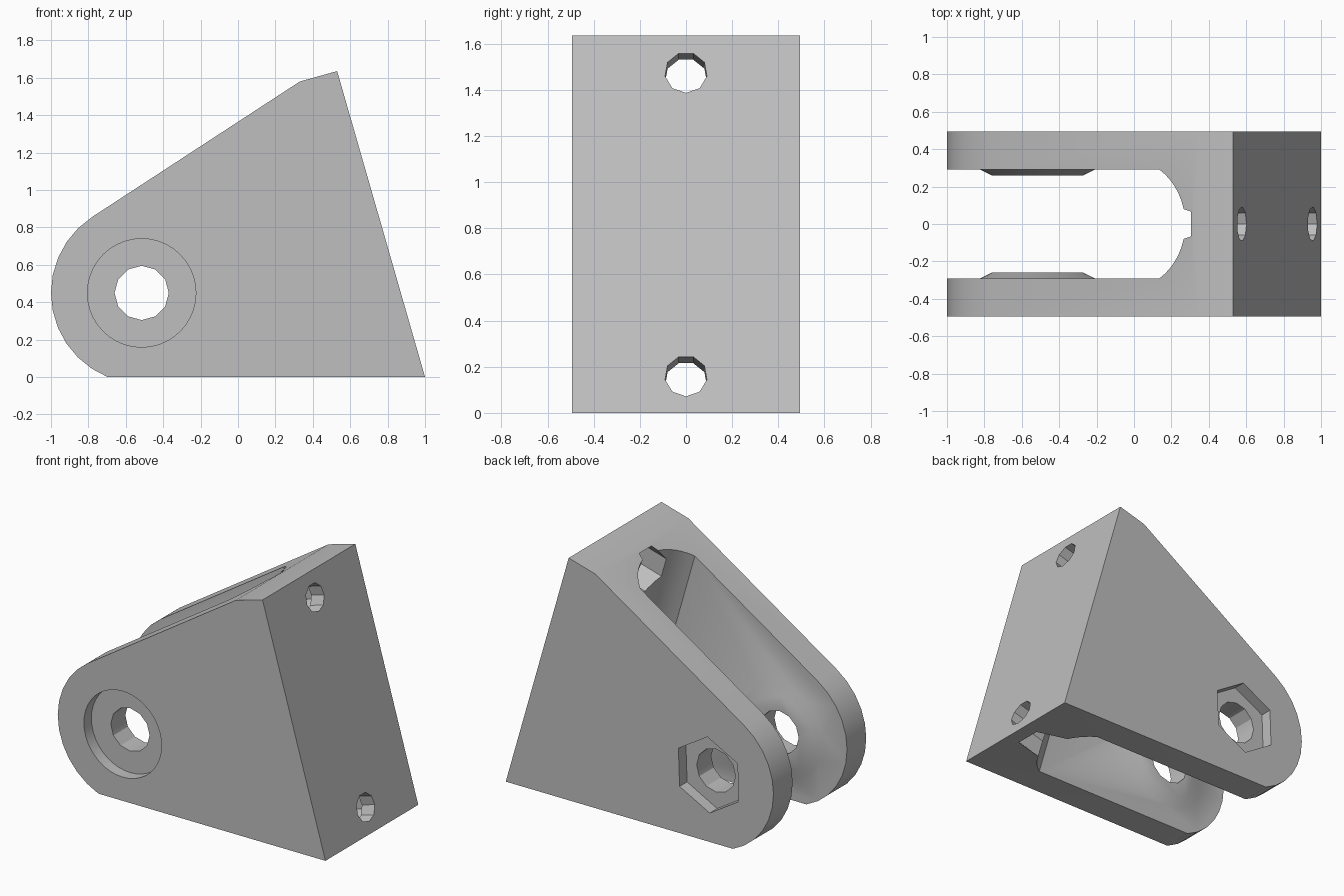
import bpy, bmesh
from math import sin, cos, pi, radians
from mathutils import Matrix, Vector

if "Cube" in bpy.data.objects:
    bpy.data.objects.remove(bpy.data.objects["Cube"])

grey = bpy.data.materials.new("plain grey")
grey.use_nodes = True
colour = (0.52, 0.52, 0.52, 1)
grey.diffuse_color = colour
grey.node_tree.nodes["Principled BSDF"].inputs["Base Color"].default_value = colour

X, Y, Z = Vector((1, 0, 0)), Vector((0, 1, 0)), Vector((0, 0, 1))
WIDTH, SLOT = 0.495, 0.29               # half widths of the bracket and its slot
PIVOT = Vector((-0.515, 0, 0.45))
FOOT, TOP = Vector((1, 0, 0)), Vector((0.53, 0, 1.636))
UP = (TOP - FOOT).normalized()          # along the slanted mounting face
INWARD = Y.cross(UP) * -1               # into the body from that face


def ring(radius, sides, start=0.0):
    return [(radius * cos(start + 2 * pi * i / sides),
             radius * sin(start + 2 * pi * i / sides)) for i in range(sides)]


def prism(name, points, origin, u, v, w, low, high, end_scale=1.0):
    """Extrude a profile in the u, v plane from low to high along w."""
    bm = bmesh.new()
    loops = [[bm.verts.new(origin + u * a * k + v * b * k + w * h) for a, b in points]
             for h, k in ((low, 1.0), (high, end_scale))]
    bm.faces.new(loops[0])
    bm.faces.new(loops[1])
    n = len(points)
    for i in range(n):
        j = (i + 1) % n
        bm.faces.new((loops[0][i], loops[0][j], loops[1][j], loops[1][i]))
    bmesh.ops.recalc_face_normals(bm, faces=bm.faces)
    mesh = bpy.data.meshes.new(name)
    bm.to_mesh(mesh)
    bm.free()
    mesh.materials.append(grey)
    obj = bpy.data.objects.new(name, mesh)
    bpy.context.collection.objects.link(obj)
    return obj


def combine(target, tool, operation):
    """Apply a boolean and discard the tool."""
    tool.hide_render = True
    mod = target.modifiers.new(tool.name, "BOOLEAN")
    mod.operation, mod.solver, mod.object = operation, "EXACT", tool
    bpy.context.view_layer.update()
    graph = bpy.context.evaluated_depsgraph_get()
    mesh = bpy.data.meshes.new_from_object(target.evaluated_get(graph))
    target.modifiers.clear()
    target.data = mesh
    bpy.data.objects.remove(tool)


# Side profile: slanted back, chamfered top, round nose about the pivot
nose = [(PIVOT.x + 0.485 * cos(radians(a)), PIVOT.z + 0.485 * sin(radians(a)))
        for a in [123 + i * 125 / 11 for i in range(12)]]
nose[-1] = (nose[-1][0], 0)
outline = [(1, 0), (TOP.x, TOP.z), (0.33, 1.58)] + nose
bracket = prism("clevis_bracket", outline, Vector(), X, Z, Y, -WIDTH, WIDTH)

# Slot with a rounded end, running parallel to the slanted face
half = math_angle = radians(56.5)
arc = [half - 2 * half * i / 16 for i in range(17)]
slot = [(0.62 - 0.348 * cos(a), 0.348 * sin(a)) for a in arc]
slot += [(3, -SLOT), (3, SLOT)]
combine(bracket, prism("slot", slot, FOOT, INWARD, Y, UP, -2, 3), "DIFFERENCE")

# Tapered bosses on the inner walls
for side in (-1, 1):
    boss = prism("boss", ring(0.365, 40), PIVOT, X, Z, Y * side, SLOT + 0.03,
                 SLOT - 0.03, 0.245 / 0.365)
    combine(bracket, boss, "UNION")

# Pivot hole, round head recess in front, hexagonal nut recess behind
combine(bracket, prism("pin_hole", ring(0.145, 12), PIVOT, X, Z, Y, -1, 1), "DIFFERENCE")
combine(bracket, prism("head_recess", ring(0.29, 40), PIVOT, X, Z, Y, -1, 0.08 - WIDTH), "DIFFERENCE")
combine(bracket, prism("nut_recess", ring(0.255, 6, radians(28)), PIVOT, X, Z, Y,
                       WIDTH - 0.08, 1), "DIFFERENCE")

# Mounting screw holes with wider bores opening into the slot
for height in (0.16, 1.475):
    centre = FOOT + UP * (height / UP.z)
    combine(bracket, prism("screw_hole", ring(0.092, 9, pi / 2 + pi / 9), centre,
                           Y, UP, INWARD, -0.3, 0.2), "DIFFERENCE")
    combine(bracket, prism("screw_bore", ring(0.173, 8, pi / 8), centre,
                           Y, UP, INWARD, 0.1, 0.75), "DIFFERENCE")

bracket.name = "clevis_bracket"
bpy.ops.object.select_all(action="DESELECT")
bracket.select_set(True)
bpy.context.view_layer.objects.active = bracket
bpy.ops.object.shade_smooth_by_angle(angle=radians(30))
